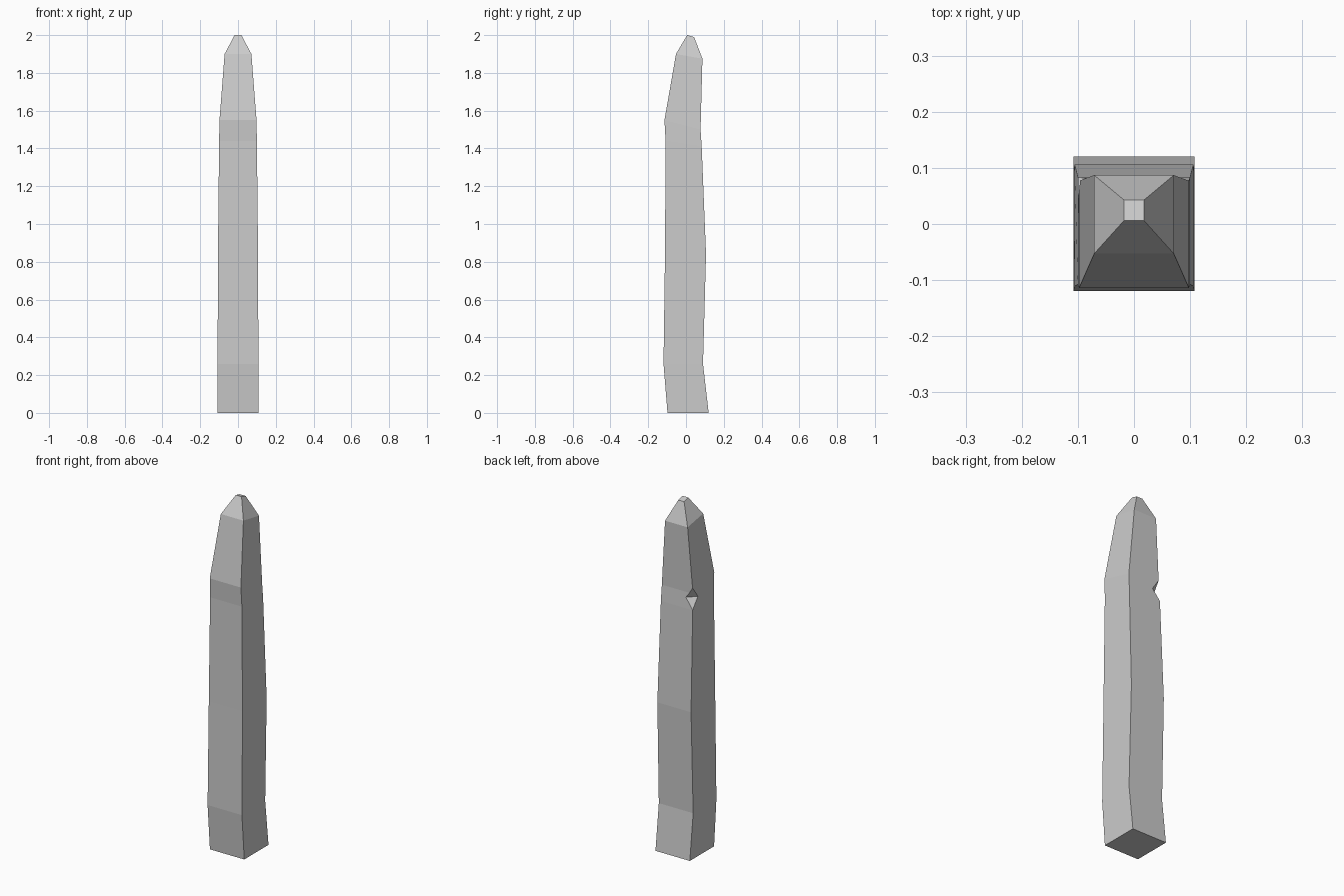
import bpy, bmesh, math
from mathutils import Matrix, Vector

if "Cube" in bpy.data.objects:
    bpy.data.objects.remove(bpy.data.objects["Cube"])

# Stone material
stone = bpy.data.materials.new("grey stone")
stone.use_nodes = True
color = (0.6, 0.6, 0.6, 1)
stone.diffuse_color = color
stone.node_tree.nodes["Principled BSDF"].inputs["Base Color"].default_value = color

# Cross-sections: half width, front y, front z, back y, back z
SECTIONS = [
    (0.108, -0.098, 0.0, 0.12, 0.0),
    (0.108, -0.119, 0.26, 0.09, 0.26),
    (0.106, -0.111, 0.85, 0.106, 0.84),
    (0.100, -0.108, 1.44, 0.083, 1.41),
    (0.098, -0.114, 1.55, 0.077, 1.50),
    (0.071, -0.053, 1.90, 0.087, 1.875),
    (0.018, 0.006, 2.0, 0.043, 1.99),
]


def make_object(name, bm):
    bmesh.ops.recalc_face_normals(bm, faces=bm.faces)
    mesh = bpy.data.meshes.new(name)
    bm.to_mesh(mesh)
    bm.free()
    mesh.materials.append(stone)
    obj = bpy.data.objects.new(name, mesh)
    bpy.context.collection.objects.link(obj)
    return obj


# Standing stone: four-sided loft with a pointed cap
bm = bmesh.new()
rings = [[bm.verts.new(p) for p in ((-w, fy, fz), (w, fy, fz), (w, by, bz), (-w, by, bz))]
         for w, fy, fz, by, bz in SECTIONS]
for low, high in zip(rings, rings[1:]):
    for i in range(4):
        j = (i + 1) % 4
        bm.faces.new((low[i], low[j], high[j], high[i]))
bm.faces.new(rings[0][::-1])
bm.faces.new(rings[-1])
pillar = make_object("standing_stone", bm)

# Wedge that chips the back right edge
bm = bmesh.new()
corner = Vector((-0.099, 0.080, 0))
inward = Vector((1, -1, 0)).normalized()
along = Vector((1, 1, 0)).normalized()
ends = []
for side in (-0.12, 0.12):
    ends.append([bm.verts.new(corner + inward * d + along * side + Vector((0, 0, z)))
                 for d, z in ((0.032, 1.47), (-0.05, 1.33), (-0.05, 1.65))])
for i in range(3):
    j = (i + 1) % 3
    bm.faces.new((ends[0][i], ends[0][j], ends[1][j], ends[1][i]))
bm.faces.new(ends[0])
bm.faces.new(ends[1])
cutter = make_object("chip_cutter", bm)
cutter.hide_render = True
cutter.hide_viewport = True
cutter.display_type = 'WIRE'

chip = pillar.modifiers.new("edge chip", 'BOOLEAN')
chip.operation = 'DIFFERENCE'
chip.solver = 'EXACT'
chip.object = cutter
